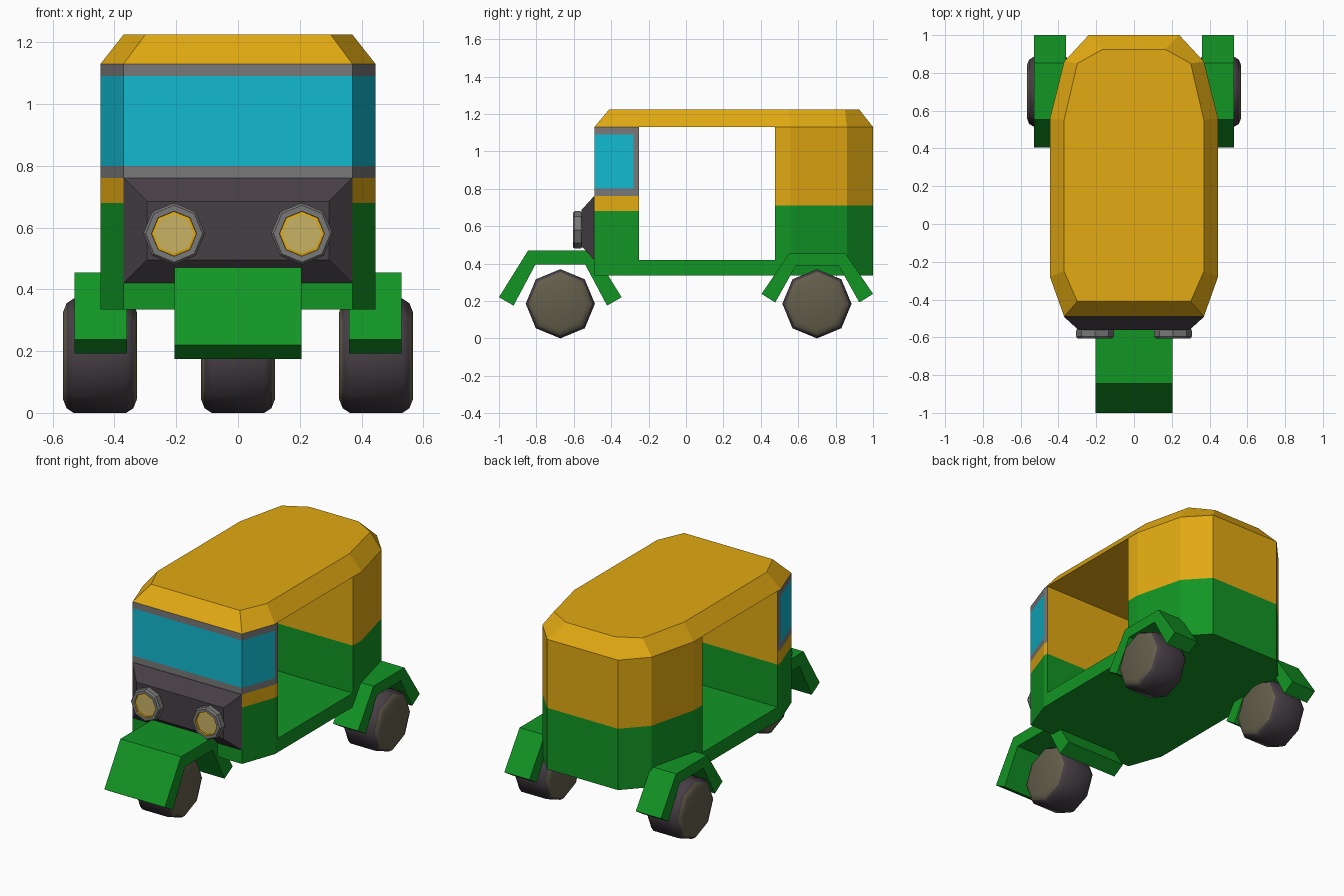
import bpy, bmesh, math

if "Cube" in bpy.data.objects:
    bpy.data.objects.remove(bpy.data.objects["Cube"])


def material(name, rgb):
    m = bpy.data.materials.new(name)
    m.diffuse_color = (*rgb, 1)
    m.use_nodes = True
    m.node_tree.nodes["Principled BSDF"].inputs["Base Color"].default_value = m.diffuse_color
    return m


YELLOW = material("yellow", (0.76, 0.40, 0.006))
GREEN = material("green", (0.006, 0.30, 0.018))
GLASS = material("blue_glass", (0.006, 0.49, 0.63))
GREY = material("trim_grey", (0.19, 0.19, 0.19))
DARK = material("dark_plum", (0.062, 0.050, 0.060))
HUB = material("olive_grey", (0.125, 0.112, 0.07))
LENS = material("pale_lens", (0.58, 0.45, 0.13))


def loft(rings, bands=None):
    """Closed bmesh through equal rings; bands = material index of start cap, each band, end cap."""
    bm = bmesh.new()
    bands = bands or [0] * (len(rings) + 1)
    vs = [[bm.verts.new(p) for p in r] for r in rings]
    n = len(rings[0])
    bm.faces.new(vs[0][::-1]).material_index = bands[0]
    bm.faces.new(vs[-1]).material_index = bands[-1]
    for k, (a, b) in enumerate(zip(vs, vs[1:])):
        for i in range(n):
            j = (i + 1) % n
            bm.faces.new((a[i], a[j], b[j], b[i])).material_index = bands[k + 1]
    bmesh.ops.recalc_face_normals(bm, faces=bm.faces)
    return bm


def finish(name, bm, mats, smooth=False):
    me = bpy.data.meshes.new(name)
    for f in bm.faces:
        f.smooth = smooth
    bm.to_mesh(me)
    bm.free()
    for m in mats:
        me.materials.append(m)
    ob = bpy.data.objects.new(name, me)
    bpy.context.collection.objects.link(ob)
    return ob


# Cabin: footprint lofted up to a sloped roof
def outline(half, z):
    return [(x, y, z) for x, y in half] + [(-x, y, z) for x, y in reversed(half)]


foot = [(0.37, -0.49), (0.445, -0.28), (0.445, 0.56), (0.37, 0.86), (0.24, 1.0)]
top = [(0.30, -0.41), (0.37, -0.25), (0.37, 0.55), (0.30, 0.85), (0.165, 0.925)]
bm = loft([outline(foot, 0.335), outline(foot, 1.13), outline(top, 1.225)])

# cut lines for colour bands and the doorway
Y0, Y1 = -0.25, 0.475
cuts = [((0, 0, z), (0, 0, 1)) for z in (0.42, 0.68, 0.71, 0.76, 0.80, 1.09)]
for co, no in cuts:
    bmesh.ops.bisect_plane(bm, geom=bm.verts[:] + bm.edges[:] + bm.faces[:],
                           plane_co=co, plane_no=no)
for y in (Y0, Y1):
    walls = [f for f in bm.faces if abs(f.normal.x) > 0.99]
    geom = set(walls)
    for f in walls:
        geom.update(f.verts)
        geom.update(f.edges)
    bmesh.ops.bisect_plane(bm, geom=list(geom), plane_co=(0, y, 0), plane_no=(0, 1, 0))

# open doorway straight through the cabin
door = []
for f in bm.faces:
    c = f.calc_center_median()
    if abs(f.normal.x) > 0.99 and Y0 < c.y < Y1 and 0.42 < c.z < 1.13:
        door.append(f)
bmesh.ops.delete(bm, geom=door, context='FACES')
bmesh.ops.bridge_loops(bm, edges=[e for e in bm.edges if e.is_boundary])
bmesh.ops.recalc_face_normals(bm, faces=bm.faces)
bm.normal_update()

# colour by height, with the windscreen band only on the outside of the nose
for f in bm.faces:
    c, n = f.calc_center_median(), f.normal
    nose = c.y < Y0 - 0.001 and abs(n.z) < 0.3
    split = 0.68 if c.y < 0 else 0.71
    if c.z < split:
        f.material_index = 1
    elif nose and 0.76 < c.z < 1.13:
        glass = 0.80 < c.z < 1.09 and abs(n.x) < 0.99
        f.material_index = 2 if glass else 3
    else:
        f.material_index = 0
finish("cabin", bm, [YELLOW, GREEN, GLASS, GREY])


# Front panel
def rect(w, z0, z1, y):
    return [(-w, y, z0), (w, y, z0), (w, y, z1), (-w, y, z1)]


finish("front_panel", loft([rect(0.37, 0.42, 0.76, -0.488),
                            rect(0.37, 0.42, 0.76, -0.492),
                            rect(0.295, 0.495, 0.685, -0.56)]), [DARK])


# Headlights
def octagon_y(cx, cz, r, y):
    return [(cx + r * math.cos(i * math.pi / 4), y, cz + r * math.sin(i * math.pi / 4))
            for i in range(8)]


for side, s in (("left", -1), ("right", 1)):
    rings = [octagon_y(s * 0.207, 0.58, r, y) for r, y in
             ((0.09, -0.55), (0.1, -0.565), (0.1, -0.595), (0.092, -0.605),
              (0.073, -0.605), (0.072, -0.595), (0.064, -0.596))]
    finish("headlight_" + side, loft(rings, [0, 0, 0, 0, 0, 1, 1, 2]), [GREY, YELLOW, LENS])


# Wheels
def wheel(name, cx, cy):
    prof = [(-0.12, 0.14), (-0.108, 0.17), (-0.085, 0.185),
            (0.085, 0.185), (0.108, 0.17), (0.12, 0.14)]
    rings = [[(cx + x, cy + r * math.cos(i * math.pi / 4), 0.185 + r * math.sin(i * math.pi / 4))
              for i in range(8)] for x, r in prof]
    finish(name, loft(rings, [1, 1, 0, 0, 0, 1, 1]), [DARK, HUB], smooth=True)


wheel("front_wheel", 0, -0.672)
wheel("rear_wheel_left", -0.447, 0.70)
wheel("rear_wheel_right", 0.447, 0.70)


# Mudguards: bent plates over the wheels
def mudguard(name, x0, x1, cy, half):
    prof = half + [(-y, z) for y, z in reversed(half)]
    finish(name, loft([[(x, cy + y, z) for y, z in prof] for x in (x0, x1)]), [GREEN])


# each half profile runs outer top, outer end, inner end, inner top
def guard_profile(pts):
    outer_top, outer_end, inner_end, inner_top = pts
    return [outer_top, outer_end, inner_end, inner_top]


front = guard_profile([(0.172, 0.47), (0.328, 0.22), (0.25, 0.175), (0.133, 0.395)])
rear = guard_profile([(0.15, 0.455), (0.298, 0.238), (0.225, 0.192), (0.115, 0.388)])
mudguard("front_mudguard", -0.205, 0.205, -0.672, front)
mudguard("rear_mudguard_left", -0.53, -0.36, 0.702, rear)
mudguard("rear_mudguard_right", 0.36, 0.53, 0.702, rear)
